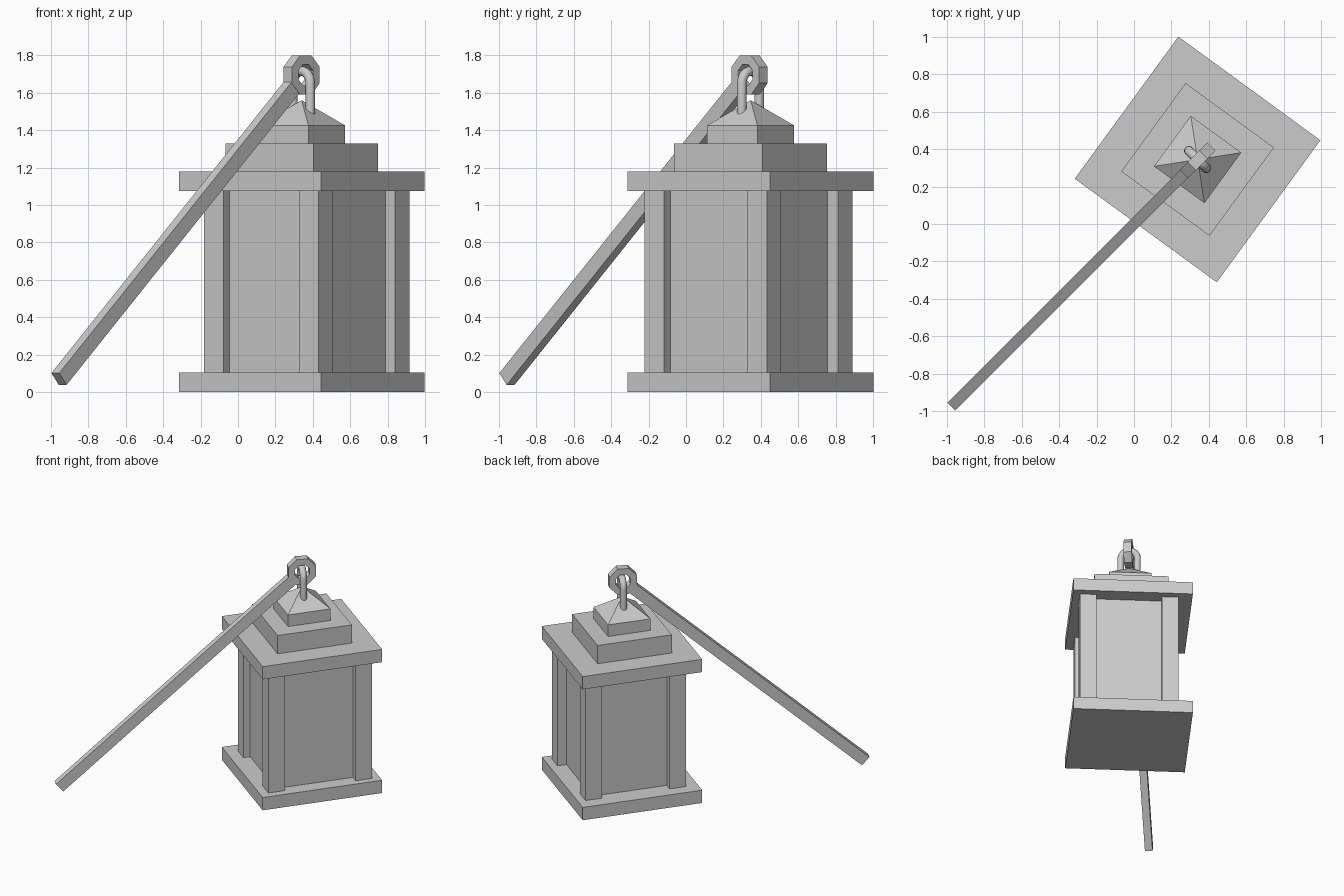
import bpy
import bmesh
import math
from mathutils import Matrix, Vector

cube = bpy.data.objects.get("Cube")
if cube:
    bpy.data.objects.remove(cube, do_unlink=True)

grey = bpy.data.materials.new("plain_grey")
grey.use_nodes = True
grey.diffuse_color = (0.6, 0.6, 0.6, 1)
grey.node_tree.nodes["Principled BSDF"].inputs["Base Color"].default_value = grey.diffuse_color

# The lantern body is turned about its own vertical axis
LANTERN = Matrix.Translation((0.34, 0.345, 0)) @ Matrix.Rotation(math.radians(-36.1), 4, "Z")


def finish(name, bm, matrix):
    bmesh.ops.recalc_face_normals(bm, faces=bm.faces)
    mesh = bpy.data.meshes.new(name)
    bm.to_mesh(mesh)
    bm.free()
    mesh.materials.append(grey)
    obj = bpy.data.objects.new(name, mesh)
    obj.matrix_world = matrix
    bpy.context.collection.objects.link(obj)
    return obj


def box(name, low, high, matrix=LANTERN):
    low, high = Vector(low), Vector(high)
    bm = bmesh.new()
    bmesh.ops.create_cube(bm, size=1)
    bmesh.ops.scale(bm, vec=high - low, verts=bm.verts)
    bmesh.ops.translate(bm, vec=(low + high) / 2, verts=bm.verts)
    return finish(name, bm, matrix)


def slab(name, half, bottom, top):
    return box(name, (-half, -half, bottom), (half, half, top))


# Base plate and stepped roof
slab("base_plate", 0.47, 0, 0.105)
slab("roof_slab", 0.47, 1.075, 1.18)
slab("roof_step", 0.292, 1.18, 1.33)
slab("roof_cap", 0.167, 1.33, 1.425)

# Pyramid on the cap
bm = bmesh.new()
bmesh.ops.create_cone(bm, cap_ends=True, segments=4, radius1=0.167 * math.sqrt(2),
                      radius2=0, depth=0.135)
bmesh.ops.rotate(bm, matrix=Matrix.Rotation(math.pi / 4, 3, "Z"), verts=bm.verts)
finish("roof_pyramid", bm, LANTERN @ Matrix.Translation((0, 0, 1.4925)))

# Recessed body with four corner posts, given by their outer corners
box("lantern_body", (-0.305, -0.325, 0.105), (0.352, 0.34, 1.075))
corners = {
    "front_right_post": (0.408, -0.404),
    "back_right_post": (0.415, 0.41),
    "back_left_post": (-0.362, 0.41),
    "front_left_post": (-0.37, -0.378),
}
WIDTH = 0.13
for name, (x, y) in corners.items():
    x2 = x - math.copysign(WIDTH, x)
    y2 = y - math.copysign(WIDTH, y)
    box(name, (min(x, x2), min(y, y2), 0.105), (max(x, x2), max(y, y2), 1.075))

# Leaning pole running up to the ring
foot = Vector((-0.957, -0.957, 0.07))
ring_centre = Vector((0.34, 0.34, 1.695))
along = (ring_centre - foot).normalized()
side = Vector((1, -1, 0)).normalized()
up = side.cross(along)
pole_axes = Matrix((along, side, up)).transposed().to_4x4()
length = (ring_centre - foot).length - 0.085
box("pole", (0, -0.03, -0.042), (length, 0.03, 0.042), Matrix.Translation(foot) @ pole_axes)

# Octagonal ring at the pole's end
bm = bmesh.new()
loops = []
for radius, depth in ((0.113, -0.032), (0.113, 0.032), (0.06, 0.032), (0.06, -0.032)):
    angles = [(i + 0.5) * math.pi / 4 for i in range(8)]
    loops.append([bm.verts.new((radius * math.cos(a), depth, radius * math.sin(a))) for a in angles])
for k in range(4):
    a, b = loops[k], loops[(k + 1) % 4]
    for i in range(8):
        j = (i + 1) % 8
        bm.faces.new((a[i], a[j], b[j], b[i]))
flat = Vector((1, 1, 0)).normalized()
ring_axes = Matrix((flat, -side, Vector((0, 0, 1)))).transposed().to_4x4()
finish("pole_ring", bm, Matrix.Translation(ring_centre) @ ring_axes)

# Round arched hanger passing through the ring
R, TUBE, SIDES = 0.066, 0.026, 12
path = [(R, 1.47, 0)]
path += [(R * math.cos(t), 1.65 + R * math.sin(t), t) for t in [i * math.pi / 12 for i in range(13)]]
path += [(-R, 1.47, math.pi)]
bm = bmesh.new()
rows = []
for px, pz, t in path:
    row = []
    for i in range(SIDES):
        a = i * math.tau / SIDES
        out = TUBE * math.cos(a)
        row.append(bm.verts.new((px + out * math.cos(t), TUBE * math.sin(a), pz + out * math.sin(t))))
    rows.append(row)
for a, b in zip(rows, rows[1:]):
    for i in range(SIDES):
        j = (i + 1) % SIDES
        bm.faces.new((a[i], a[j], b[j], b[i]))
bm.faces.new(rows[0])
bm.faces.new(rows[-1])
hanger = finish("hanger_loop", bm, Matrix.Translation((0.34, 0.345, 0)) @ Matrix.Rotation(-math.pi / 4, 4, "Z"))
bpy.ops.object.select_all(action="DESELECT")
hanger.select_set(True)
bpy.context.view_layer.objects.active = hanger
bpy.ops.object.shade_smooth_by_angle(angle=math.radians(40))
